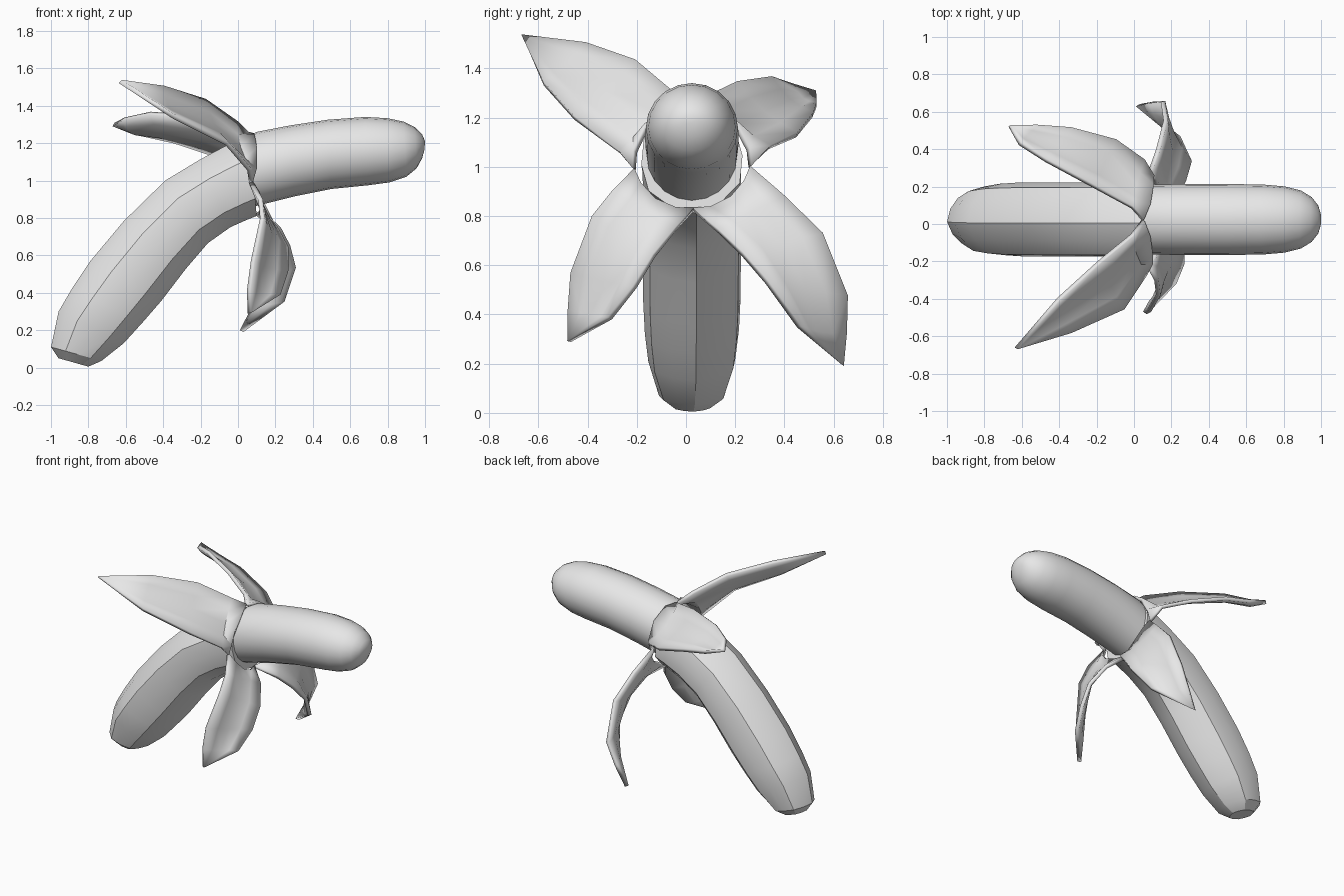
import bpy, bmesh, math
from mathutils import Vector

if "Cube" in bpy.data.objects:
    bpy.data.objects.remove(bpy.data.objects["Cube"])

YC = 0.024  # y of the fruit's centre plane

grey = bpy.data.materials.new("plain grey")
grey.diffuse_color = (0.8, 0.8, 0.8, 1)
grey.use_nodes = True
grey.node_tree.nodes["Principled BSDF"].inputs["Base Color"].default_value = grey.diffuse_color


def finish(name, bm, angle):
    bmesh.ops.recalc_face_normals(bm, faces=bm.faces[:])
    me = bpy.data.meshes.new(name)
    bm.to_mesh(me)
    bm.free()
    me.materials.append(grey)
    ob = bpy.data.objects.new(name, me)
    bpy.context.collection.objects.link(ob)
    bpy.ops.object.select_all(action='DESELECT')
    ob.select_set(True)
    bpy.context.view_layer.objects.active = ob
    bpy.ops.object.shade_smooth_by_angle(angle=math.radians(angle))
    return ob


def loft(name, sections, sides, flat, phase, angle):
    """Skin rings; each section is upper x,z / lower x,z / half width in y."""
    bm = bmesh.new()
    rings = []
    for ux, uz, lx, lz, w in sections:
        c = Vector(((ux + lx) / 2, YC, (uz + lz) / 2))
        up = Vector(((ux - lx) / 2, 0, (uz - lz) / 2))
        ring = []
        for i in range(sides):
            a = 2 * math.pi * i / sides + phase
            k = 1 - (flat if i % 2 else 0)
            ring.append(bm.verts.new(c + k * (up * math.cos(a) + Vector((0, -w * math.sin(a), 0)))))
        rings.append(ring)
    for r, s in zip(rings, rings[1:]):
        for i in range(sides):
            j = (i + 1) % sides
            bm.faces.new((r[i], r[j], s[j], s[i]))
    bm.faces.new(rings[0])
    bm.faces.new(rings[-1])
    return finish(name, bm, angle)


# unpeeled lower skin, softly six-sided
loft("peel_body", [
    (-0.96, 0.05, -0.80, 0.005, 0.08),
    (-1.0, 0.11, -0.73, 0.035, 0.14),
    (-0.96, 0.30, -0.61, 0.13, 0.185),
    (-0.89, 0.42, -0.51, 0.24, 0.20),
    (-0.79, 0.57, -0.41, 0.355, 0.207),
    (-0.61, 0.785, -0.28, 0.525, 0.208),
    (-0.39, 1.0, -0.16, 0.665, 0.208),
    (-0.20, 1.115, -0.04, 0.75, 0.208),
    (-0.04, 1.20, 0.05, 0.79, 0.21),
    (0.06, 1.245, 0.10, 0.81, 0.215),
], 12, 0.04, math.radians(5), 24)

# bare fruit
loft("fruit_flesh", [
    (-0.03, 1.19, 0.03, 0.84, 0.18),
    (0.10, 1.26, 0.10, 0.865, 0.187),
    (0.28, 1.295, 0.30, 0.915, 0.19),
    (0.48, 1.325, 0.50, 0.955, 0.19),
    (0.68, 1.34, 0.70, 0.975, 0.187),
    (0.80, 1.333, 0.81, 0.99, 0.177),
    (0.885, 1.315, 0.90, 1.02, 0.155),
    (0.945, 1.285, 0.955, 1.065, 0.12),
    (0.985, 1.245, 0.985, 1.12, 0.075),
    (1.0, 1.21, 0.997, 1.165, 0.03),
], 20, 0, 0, 50)


def petal(name, rows, tip, cup=0.025, thick=0.025):
    """Peeled flap: rows of (inner edge, outer edge) points, ending in a tip."""
    bm = bmesh.new()
    grid = []
    tip = Vector(tip)
    root = (Vector(rows[0][0]) + Vector(rows[0][1])) / 2
    for n, (a, b) in enumerate(rows):
        a, b = Vector(a), Vector(b)
        normal = (b - a).cross(tip - root).normalized()
        if normal.x < 0:
            normal.negate()
        line = []
        for t in (0, 0.25, 0.5, 0.75, 1):
            p = a.lerp(b, t)
            if n == 0:  # the root wraps round the fruit
                d = Vector((0, p.y - YC, p.z - 1.035)).normalized()
                ra = math.hypot(a.y - YC, a.z - 1.035)
                rb = math.hypot(b.y - YC, b.z - 1.035)
                r = ra + (rb - ra) * t
                p = Vector((p.x + 0.04 * math.sin(math.pi * t), YC, 1.035)) + d * r
            else:
                p -= normal * cup * math.sin(math.pi * t)
            line.append(bm.verts.new(p))
        grid.append(line)
    for r, s in zip(grid, grid[1:]):
        for i in range(4):
            bm.faces.new((r[i], r[i + 1], s[i + 1], s[i]))
    end = bm.verts.new(tip)
    for i in range(4):
        bm.faces.new((grid[-1][i], grid[-1][i + 1], end))
    bmesh.ops.recalc_face_normals(bm, faces=bm.faces[:])
    ob = finish(name, bm, 40)
    mod = ob.modifiers.new("thickness", 'SOLIDIFY')
    mod.thickness = thick
    mod.offset = 0
    bpy.ops.object.modifier_move_to_index(modifier=mod.name, index=0)


# notches on the rim where neighbouring flaps meet
TOP, LEFT = (0.05, 0.02, 1.25), (0.07, -0.21, 0.99)
LOW, RIGHT = (0.10, 0.03, 0.825), (0.08, 0.26, 1.0)

petal("upper_front_flap", [
    (TOP, LEFT),
    ((-0.01, -0.06, 1.31), (0.06, -0.27, 1.06)),
    ((-0.18, -0.20, 1.43), (-0.06, -0.455, 1.20)),
    ((-0.40, -0.40, 1.50), (-0.34, -0.58, 1.34)),
], (-0.63, -0.665, 1.53))

petal("upper_back_flap", [
    (TOP, RIGHT),
    ((-0.01, 0.09, 1.285), (0.05, 0.34, 1.08)),
    ((-0.21, 0.20, 1.34), (-0.10, 0.45, 1.13)),
    ((-0.47, 0.34, 1.36), (-0.34, 0.515, 1.21)),
    ((-0.61, 0.43, 1.33), (-0.52, 0.53, 1.25)),
], (-0.665, 0.525, 1.30))

petal("lower_front_flap", [
    (LEFT, LOW),
    ((0.12, -0.30, 0.90), (0.20, -0.04, 0.75)),
    ((0.13, -0.38, 0.80), (0.26, -0.13, 0.64)),
    ((0.08, -0.465, 0.57), (0.26, -0.21, 0.51)),
    ((0.06, -0.475, 0.42), (0.22, -0.31, 0.385)),
], (0.06, -0.475, 0.29))

petal("lower_back_flap", [
    (RIGHT, LOW),
    ((0.13, 0.40, 0.88), (0.22, 0.13, 0.74)),
    ((0.17, 0.555, 0.73), (0.27, 0.23, 0.645)),
    ((0.155, 0.655, 0.48), (0.30, 0.33, 0.53)),
    ((0.09, 0.65, 0.33), (0.24, 0.46, 0.35)),
], (0.02, 0.635, 0.195))
